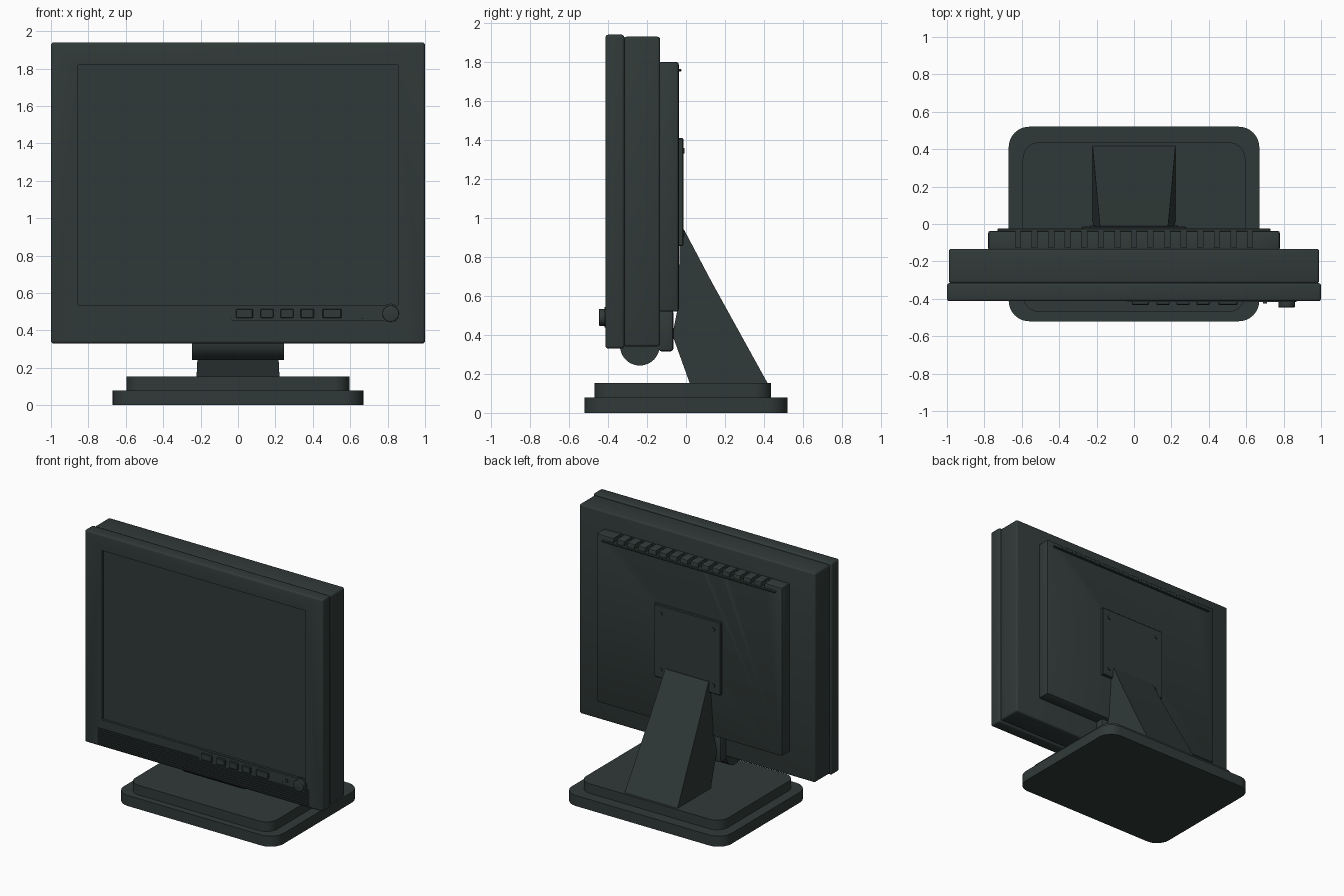
import bpy, bmesh, math
from mathutils import Matrix, Vector

if "Cube" in bpy.data.objects:
    bpy.data.objects.remove(bpy.data.objects["Cube"])

casing = bpy.data.materials.new("dark_slate")
casing.diffuse_color = (0.030, 0.042, 0.040, 1)
casing.use_nodes = True
casing.node_tree.nodes["Principled BSDF"].inputs["Base Color"].default_value = casing.diffuse_color


def finish(name, bm, smooth=True):
    bmesh.ops.recalc_face_normals(bm, faces=bm.faces)
    me = bpy.data.meshes.new(name)
    bm.to_mesh(me)
    bm.free()
    me.materials.append(casing)
    ob = bpy.data.objects.new(name, me)
    bpy.context.collection.objects.link(ob)
    if smooth:
        bpy.ops.object.select_all(action='DESELECT')
        ob.select_set(True)
        bpy.context.view_layer.objects.active = ob
        bpy.ops.object.shade_smooth_by_angle(angle=math.radians(35))
    return ob


def add_box(bm, x, y, z):
    """Box from three (min, max) ranges."""
    size = [r[1] - r[0] for r in (x, y, z)]
    mid = Vector([(r[0] + r[1]) / 2 for r in (x, y, z)])
    bmesh.ops.create_cube(bm, size=1, matrix=Matrix.Translation(mid) @ Matrix.Diagonal((*size, 1)))


def box(name, x, y, z, bevel=0.0, segments=2, upright_only=False):
    bm = bmesh.new()
    add_box(bm, x, y, z)
    if bevel:
        edges = [e for e in bm.edges if not upright_only
                 or abs(e.verts[0].co.z - e.verts[1].co.z) > 1e-4]
        bmesh.ops.bevel(bm, geom=edges, offset=bevel, segments=segments, profile=0.5, affect='EDGES')
    return finish(name, bm)


def cylinder(name, centre, radius, length, axis, sides=32, bevel=0.0):
    bm = bmesh.new()
    turn = Matrix.Rotation(math.pi / 2, 4, 'Y' if axis == 'X' else 'X')
    bmesh.ops.create_cone(bm, cap_ends=True, segments=sides, radius1=radius, radius2=radius,
                          depth=length, matrix=Matrix.Translation(centre) @ turn)
    if bevel:
        rims = [e for e in bm.edges if any(len(f.verts) > 4 for f in e.link_faces)]
        bmesh.ops.bevel(bm, geom=rims, offset=bevel, segments=2, profile=0.5, affect='EDGES')
    return finish(name, bm)


def cut(target, name, boxes):
    bm = bmesh.new()
    for b in boxes:
        add_box(bm, *b)
    cutter = finish(name, bm, smooth=False)
    cutter.hide_render = True
    cutter.hide_viewport = True
    mod = target.modifiers.new(name, 'BOOLEAN')
    mod.operation = 'DIFFERENCE'
    mod.solver = 'EXACT'
    mod.object = cutter


# Two-step foot with rounded corners
box("base_lower", (-0.67, 0.67), (-0.52, 0.52), (0, 0.08), 0.11, 10, True)
box("base_upper", (-0.595, 0.595), (-0.47, 0.437), (0.08, 0.153), 0.09, 10, True)

# Tapered wedge stand
profile = [(-0.03, 0.945), (-0.01, 0.94), (0.13, 0.675), (0.42, 0.15),
           (0.02, 0.15), (-0.07, 0.40), (-0.04, 0.55)]
bm = bmesh.new()
sides = []
for s in (-1, 1):
    sides.append([bm.verts.new((s * (0.222 - 0.04 * (z - 0.15) / 0.79), y, z)) for y, z in profile])
    bm.faces.new(sides[-1])
for i in range(len(profile)):
    j = (i + 1) % len(profile)
    bm.faces.new((sides[0][i], sides[0][j], sides[1][j], sides[1][i]))
finish("stand_wedge", bm, smooth=False)

# Hinge under the screen
cylinder("hinge_barrel", (0, -0.237, 0.345), 0.102, 0.49, 'X', 48)
box("hinge_bracket", (-0.245, 0.245), (-0.14, -0.065), (0.315, 0.53), 0.015)

# Front bezel with screen recess and grille grooves
bezel = box("front_bezel", (-1, 1), (-0.413, -0.316), (0.33, 1.94), 0.014, 3)
cut(bezel, "screen_cutter", [((-0.855, 0.855), (-0.5, -0.395), (0.535, 1.82))])
cut(bezel, "grille_cutter", [((-0.885, 0.885), (-0.5, -0.405), (z, z + 0.007))
                             for z in [0.345 + 0.0165 * i for i in range(8)]])
box("screen", (-0.85, 0.85), (-0.396, -0.394), (0.54, 1.815))

# Rear housing
box("rear_housing", (-0.99, 0.99), (-0.318, -0.133), (0.34, 1.93), 0.014, 3)

# Raised back panel with vent slots along its top edge
panel = box("back_panel", (-0.78, 0.78), (-0.14, -0.037), (0.52, 1.80), 0.012, 2)
cut(panel, "vent_cutter", [((x - 0.014, x + 0.014), (-0.125, 0.0), (1.765, 1.85))
                           for x in [-0.62 + 0.0886 * i for i in range(15)]])
box("vent_ridge", (-0.73, 0.73), (-0.04, -0.024), (1.752, 1.764), 0.003, 1)

# Mounting plate with four screws
box("mount_plate", (-0.28, 0.28), (-0.04, -0.014), (0.857, 1.41), 0.005, 1)
for x in (-0.22, 0.22):
    for z in (0.92, 1.345):
        cylinder("plate_screw", (x, -0.013, z), 0.014, 0.012, 'Y', 16)

# Control strip, buttons, indicator and power knob
box("control_strip", (-0.035, 0.66), (-0.412, -0.417), (0.45, 0.533))
box("power_strip", (0.664, 0.84), (-0.412, -0.416), (0.45, 0.533))
for x, w in ((0.034, 0.09), (0.155, 0.07), (0.262, 0.07), (0.37, 0.07), (0.503, 0.10)):
    box("control_button", (x - w / 2, x + w / 2), (-0.433, -0.41), (0.466, 0.515), 0.004, 1)
box("indicator", (0.69, 0.712), (-0.424, -0.41), (0.48, 0.502))
cylinder("power_ring", (0.816, -0.412, 0.49), 0.053, 0.012, 'Y', 32)
cylinder("power_knob", (0.816, -0.426, 0.49), 0.044, 0.04, 'Y', 32, 0.004)
